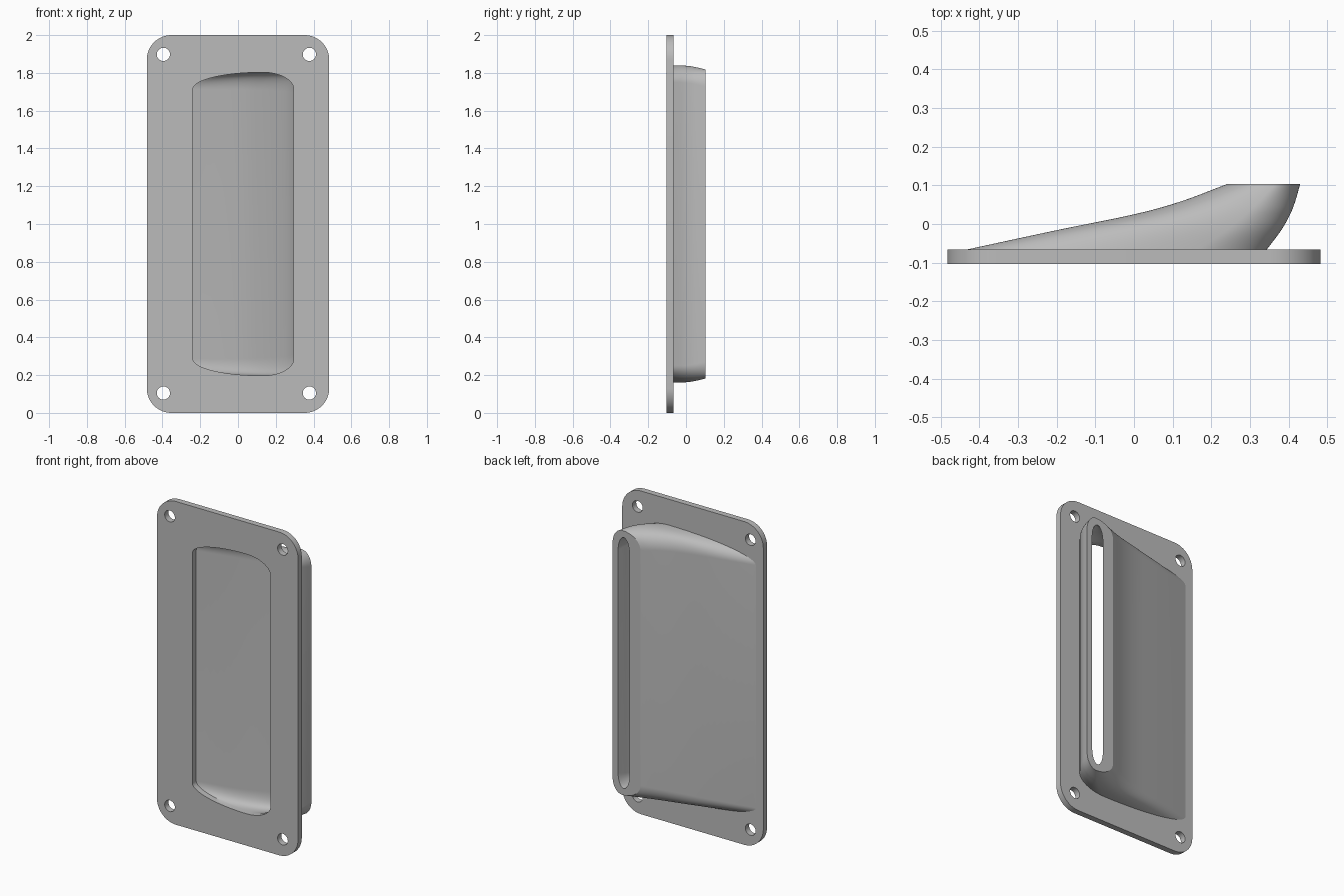
import bpy, bmesh, math
from mathutils import Vector

cube = bpy.data.objects.get("Cube")
if cube:
    bpy.data.objects.remove(cube)

grey = bpy.data.materials.new("plain_grey")
grey.use_nodes = True
grey.diffuse_color = (0.5, 0.5, 0.5, 1)
grey.node_tree.nodes["Principled BSDF"].inputs["Base Color"].default_value = (0.5, 0.5, 0.5, 1)

MID = 1.0  # height of the mirror plane
FRONT, BACK = -0.103, -0.066  # faces of the plate


def loft(name, rings):
    """Closed solid through equal-length rings of points."""
    bm = bmesh.new()
    loops = [[bm.verts.new(p) for p in ring] for ring in rings]
    for a, b in zip(loops, loops[1:]):
        for i in range(len(a)):
            j = (i + 1) % len(a)
            bm.faces.new((a[i], a[j], b[j], b[i]))
    bm.faces.new(loops[0])
    bm.faces.new(loops[-1])
    bmesh.ops.recalc_face_normals(bm, faces=bm.faces)
    mesh = bpy.data.meshes.new(name)
    bm.to_mesh(mesh)
    bm.free()
    mesh.materials.append(grey)
    obj = bpy.data.objects.new(name, mesh)
    bpy.context.collection.objects.link(obj)
    return obj


def smooth_rows(rows, steps=6):
    """Catmull-Rom interpolation between station rows."""
    rows = [Vector(r) for r in rows]
    pts = [2 * rows[0] - rows[1]] + rows + [2 * rows[-1] - rows[-2]]
    out = []
    for a, b, c, d in zip(pts, pts[1:], pts[2:], pts[3:]):
        for k in range(steps):
            t = k / steps
            out.append(0.5 * (2 * b + (c - a) * t + (2 * a - 5 * b + 4 * c - d) * t ** 2
                              + (3 * b - a - 3 * c + d) * t ** 3))
    return out + [rows[-1]]


def scoop_ring(row, drop=0.09, n=16):
    """Upright slot with elliptic ends: ramp edge, crest, wall edge, half height."""
    y, ramp, crest, wall, half = row
    top = []
    for k in range(2 * n + 1):
        a = math.pi * (1 - k / (2 * n))
        reach = crest - ramp if k <= n else wall - crest
        top.append((crest + reach * math.cos(a), half - drop + drop * math.sin(a)))
    return [(x, y, MID + z) for x, z in top] + [(x, y, MID - z) for x, z in reversed(top)]


def rounded_plate(name, half_w, half_h, radius, y0, y1, n=12):
    ring = []
    for q, (sx, sz) in enumerate(((1, 1), (-1, 1), (-1, -1), (1, -1))):
        for k in range(n + 1):
            a = math.pi / 2 * (q + k / n)
            ring.append((sx * (half_w - radius) + radius * math.cos(a),
                         MID + sz * (half_h - radius) + radius * math.sin(a)))
    return loft(name, [[(x, y, z) for x, z in ring] for y in (y0, y1)])


def combine(target, tool, operation):
    """Apply a boolean and discard the tool."""
    mod = target.modifiers.new(operation, 'BOOLEAN')
    mod.operation, mod.object, mod.solver = operation, tool, 'EXACT'
    deps = bpy.context.evaluated_depsgraph_get()
    mesh = bpy.data.meshes.new_from_object(target.evaluated_get(deps))
    target.modifiers.clear()
    target.data = mesh
    bpy.data.objects.remove(tool)


# Mounting plate
handle = rounded_plate("recessed_scoop_plate", 0.483, 1.0, 0.13, FRONT, BACK)

# Outer shell of the scoop: y, ramp, crest, wall, half height
outer = smooth_rows([
    (-0.072, -0.46, 0.155, 0.339, 0.84),
    (-0.016, -0.2, 0.24, 0.381, 0.839),
    (0.025, 0.0, 0.289, 0.404, 0.835),
    (0.058, 0.12, 0.323, 0.417, 0.829),
    (0.103, 0.24, 0.365, 0.43, 0.818)])
combine(handle, loft("shell", [scoop_ring(r) for r in outer]), 'UNION')

# Hollow passage: straight through the plate, then curving to the back slot
inner = smooth_rows([
    (BACK, -0.24, 0.13, 0.295, 0.803),
    (-0.015, 0.0, 0.2, 0.336, 0.802),
    (0.023, 0.13, 0.248, 0.361, 0.798),
    (0.07, 0.255, 0.31, 0.38, 0.789),
    (0.103, 0.315, 0.355, 0.393, 0.776),
    (0.113, 0.328, 0.363, 0.397, 0.772)])
mouth = Vector(inner[0])
mouth[0] = FRONT - 0.01
combine(handle, loft("passage", [scoop_ring(r) for r in [mouth] + inner]), 'DIFFERENCE')

# Screw holes
for x in (-0.395, 0.378):
    for z in (0.105, 1.898):
        rings = [[(x + 0.035 * math.cos(a), y, z + 0.035 * math.sin(a))
                  for a in (math.tau * k / 32 for k in range(32))] for y in (-0.15, -0.04)]
        combine(handle, loft("hole", rings), 'DIFFERENCE')

# Smooth curved walls, keep the edges sharp and the plate and rim faces flat
bpy.ops.object.select_all(action='DESELECT')
handle.select_set(True)
bpy.context.view_layer.objects.active = handle
bpy.ops.object.shade_smooth_by_angle(angle=math.radians(30))
for face in handle.data.polygons:
    if abs(face.normal.y) > 0.999:
        face.use_smooth = False
